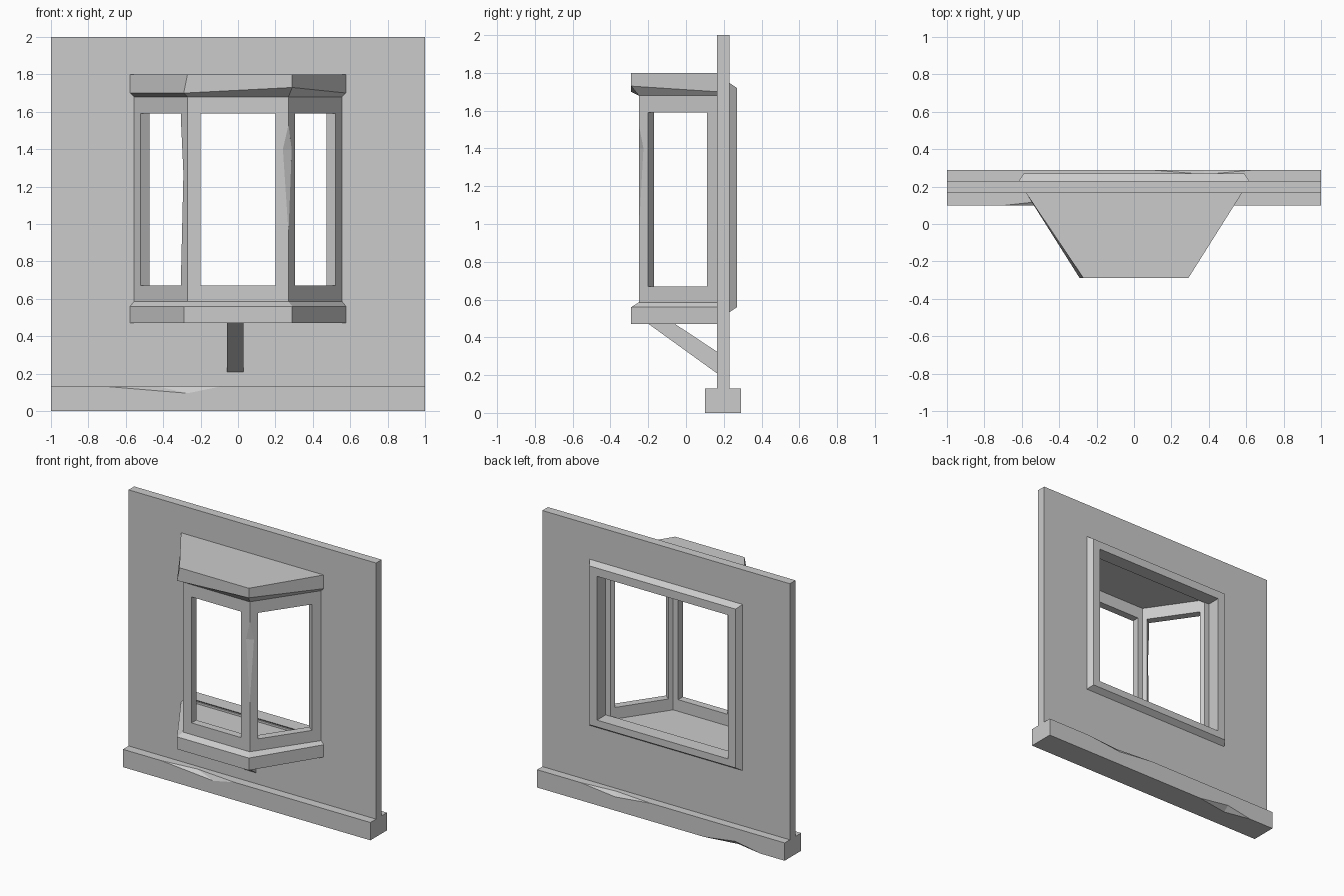
import bpy, bmesh, math
from mathutils import Matrix, Vector

cube = bpy.data.objects.get("Cube")
if cube:
    bpy.data.objects.remove(cube, do_unlink=True)

GREY = (0.6, 0.6, 0.6, 1.0)
grey = bpy.data.materials.new("plain_grey")
grey.use_nodes = True
grey.diffuse_color = GREY
bsdf = next(n for n in grey.node_tree.nodes if n.type == "BSDF_PRINCIPLED")
bsdf.inputs["Base Color"].default_value = GREY


def finish(name, bm):
    bmesh.ops.recalc_face_normals(bm, faces=bm.faces)
    mesh = bpy.data.meshes.new(name)
    bm.to_mesh(mesh)
    bm.free()
    mesh.materials.append(grey)
    obj = bpy.data.objects.new(name, mesh)
    bpy.context.collection.objects.link(obj)
    return obj


def loft(name, rings, closed=False):
    """Skin a row of matching rings; cap the ends unless the row closes."""
    bm = bmesh.new()
    rows = [[bm.verts.new(p) for p in ring] for ring in rings]
    n = len(rows[0])
    pairs = list(zip(rows, rows[1:]))
    if closed:
        pairs.append((rows[-1], rows[0]))
    else:
        bm.faces.new(rows[0])
        bm.faces.new(rows[-1])
    for a, b in pairs:
        for i in range(n):
            j = (i + 1) % n
            bm.faces.new((a[i], a[j], b[j], b[i]))
    return finish(name, bm)


def box(name, x, y, z, angle=0.0):
    """Box from (low, high) ranges, turned about its own upright axis."""
    lo, hi = Vector((x[0], y[0], z[0])), Vector((x[1], y[1], z[1]))
    bm = bmesh.new()
    place = Matrix.Translation((lo + hi) / 2) @ Matrix.Rotation(angle, 4, "Z")
    bmesh.ops.create_cube(bm, size=1, matrix=place @ Matrix.Diagonal((*(hi - lo), 1)))
    return finish(name, bm)


def cut(target, cutter):
    mod = target.modifiers.new("cut", "BOOLEAN")
    mod.operation, mod.solver, mod.object = "DIFFERENCE", "EXACT", cutter
    bpy.context.view_layer.update()
    graph = bpy.context.evaluated_depsgraph_get()
    mesh = bpy.data.meshes.new_from_object(target.evaluated_get(graph))
    target.modifiers.clear()
    target.data = mesh
    bpy.data.objects.remove(cutter, do_unlink=True)


def chip(target, start, end, side_a, side_b, outside):
    """Knock a shallow flake off an edge between start and end."""
    bm = bmesh.new()
    for p in (start, end, side_a, side_b, outside):
        bm.verts.new(p)
    bmesh.ops.convex_hull(bm, input=bm.verts)
    cut(target, finish("chip_cutter", bm))


def bay_ring(back, front, y_front, z):
    return [(-back, 0.17, z), (-front, y_front, z), (front, y_front, z), (back, 0.17, z)]


def rect_ring(half, low, high, y):
    return [(-half, y, low), (half, y, low), (half, y, high), (-half, y, high)]


# Wall with the bay opening
wall = box("wall", (-1, 1), (0.165, 0.23), (0.05, 2))
cut(wall, box("opening_cutter", (-0.54, 0.54), (0, 0.5), (0.6, 1.67)))

# Worn base board along both sides of the wall
base = box("base_board", (-1, 1), (0.10, 0.29), (0, 0.13))
chip(base, (-0.69, 0.10, 0.13), (-0.1, 0.10, 0.13),
     (-0.27, 0.10, 0.095), (-0.42, 0.13, 0.13), (-0.35, 0.05, 0.18))
chip(base, (0.65, 0.29, 0.13), (0.08, 0.29, 0.13),
     (0.37, 0.29, 0.1), (0.38, 0.265, 0.13), (0.37, 0.34, 0.18))
chip(base, (-0.35, 0.29, 0), (-0.8, 0.29, 0),
     (-0.6, 0.29, 0.035), (-0.6, 0.25, 0), (-0.6, 0.34, -0.05))

# Inner trim with a sloped outer edge and a lining through the wall
loft("inner_trim", [rect_ring(0.62, 0.53, 1.75, 0.225),
                    rect_ring(0.59, 0.56, 1.72, 0.27),
                    rect_ring(0.53, 0.61, 1.66, 0.27),
                    rect_ring(0.53, 0.61, 1.66, 0.166)], closed=True)

# Three-sided bay frame
right_half = [(0.27, -0.25), (0.56, 0.17), (0.49, 0.17), (0.24, -0.195)]
outer = [(-0.56, 0.17), (-0.27, -0.25)] + right_half[:2]
inner = right_half[2:] + [(-0.24, -0.195), (-0.49, 0.17)]
frame = loft("bay_frame", [[(x, y, z) for x, y in outer + inner] for z in (0.58, 1.69)])

# Window holes, one in each side of the bay
SILL, HEAD = 0.67, 1.59
cut(frame, box("front_cutter", (-0.2, 0.2), (-0.4, -0.1), (SILL, HEAD)))
turn = math.atan2(0.42, 0.29)
for side in (1, -1):
    cx, cy = side * 0.413, -0.045
    cut(frame, box("side_cutter", (cx - 0.19, cx + 0.19), (cy - 0.14, cy + 0.14),
                   (SILL, HEAD), side * turn))

# Worn edges on the two front posts
chip(frame, (0.27, -0.25, 1.53), (0.27, -0.25, 0.95),
     (0.24, -0.25, 1.4), (0.287, -0.225, 1.4), (0.3, -0.3, 1.35))
chip(frame, (-0.305, -0.2, 1.55), (-0.305, -0.2, 0.72),
     (-0.292, -0.219, 1.27), (-0.28, -0.182, 1.27), (-0.35, -0.2, 1.27))

# Bay sill with a bevelled top
loft("bay_sill", [bay_ring(0.58, 0.29, -0.29, 0.47), bay_ring(0.58, 0.29, -0.29, 0.56),
                  bay_ring(0.56, 0.27, -0.25, 0.585)])

# Bay roof, a little uneven at its front corners
eaves = bay_ring(0.58, 0.29, -0.29, 1.7)
eaves[2] = (0.29, -0.29, 1.73)
top = bay_ring(0.58, 0.29, -0.29, 1.8)
top[1] = (-0.27, -0.29, 1.8)
loft("bay_roof", [bay_ring(0.56, 0.27, -0.25, 1.68), eaves, top])

# Sloping support bracket under the sill
bracket = [(-0.2, 0.472), (-0.06, 0.472), (0.17, 0.32), (0.17, 0.205)]
loft("support_bracket", [[(x, y, z) for y, z in bracket] for x in (-0.06, 0.03)])
